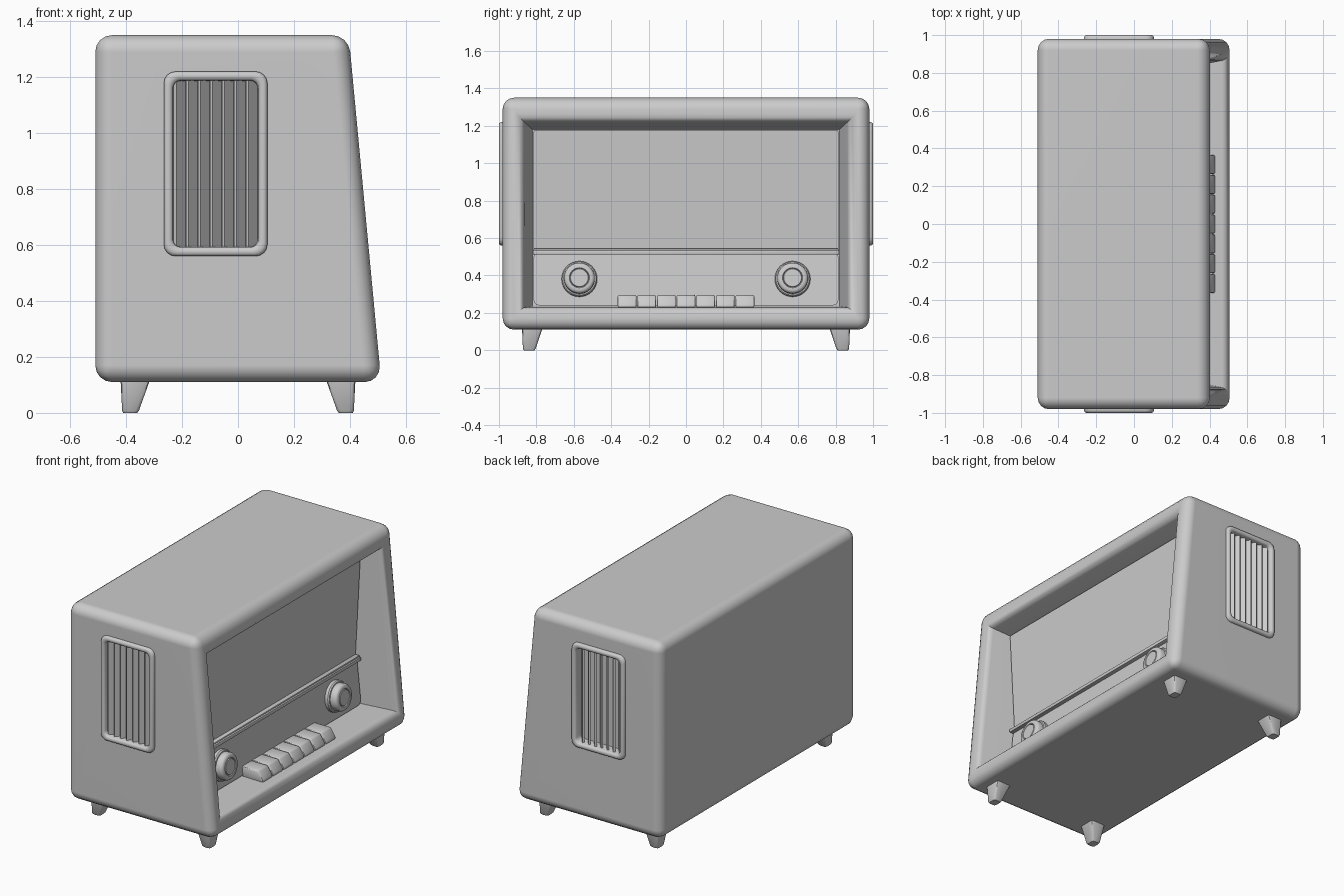
import bpy, bmesh, math
from mathutils import Vector, Matrix

if "Cube" in bpy.data.objects:
    bpy.data.objects.remove(bpy.data.objects["Cube"])


def finish(name, bm, bevel=0.0, seg=2, smooth=True):
    bmesh.ops.recalc_face_normals(bm, faces=bm.faces)
    me = bpy.data.meshes.new(name)
    bm.to_mesh(me)
    bm.free()
    ob = bpy.data.objects.new(name, me)
    bpy.context.collection.objects.link(ob)
    bpy.ops.object.select_all(action='DESELECT')
    ob.select_set(True)
    bpy.context.view_layer.objects.active = ob
    if bevel:
        m = ob.modifiers.new("bevel", 'BEVEL')
        m.width, m.segments, m.limit_method = bevel, seg, 'ANGLE'
        m.angle_limit = math.radians(30)
        bpy.ops.object.modifier_apply(modifier=m.name)
    if smooth:
        bpy.ops.object.shade_smooth_by_angle(angle=math.radians(40))
    return ob


def loft(loops, cap_start=True, cap_end=True):
    """Skin a list of equal-length point loops."""
    bm = bmesh.new()
    rings = [[bm.verts.new(p) for p in lp] for lp in loops]
    n = len(rings[0])
    for a, b in zip(rings, rings[1:]):
        for i in range(n):
            j = (i + 1) % n
            bm.faces.new((a[i], a[j], b[j], b[i]))
    if cap_start:
        bm.faces.new(rings[0])
    if cap_end:
        bm.faces.new(rings[-1])
    return bm


def rrect(a0, a1, b0, b1, r, n=4):
    """Rounded rectangle outline."""
    pts = []
    for k, (a, b) in enumerate([(a1 - r, b1 - r), (a0 + r, b1 - r),
                                (a0 + r, b0 + r), (a1 - r, b0 + r)]):
        for i in range(n + 1):
            t = math.pi / 2 * (k + i / n)
            pts.append((a + r * math.cos(t), b + r * math.sin(t)))
    return pts


def front_x(z):
    """Sloping front face of the cabinet."""
    return 0.512 - (z - 0.11) * 0.094


def yz_rect(w, z0, z1, xf):
    return [(xf(z), y, z) for y, z in ((-w, z0), (w, z0), (w, z1), (-w, z1))]


# Cabinet: slanted box with a tapering recess in the front
loops = [yz_rect(0.98, 0.11, 1.35, lambda z: -0.51),
         yz_rect(0.98, 0.11, 1.35, front_x),
         yz_rect(0.872, 0.228, 1.228, front_x),
         yz_rect(0.82, 0.235, 1.18, lambda z: 0.23)]
bm = loft(loops)
bm.verts.ensure_lookup_table()
outer = [e for e in bm.edges if all(v.index < 8 for v in e.verts)]
bm.verts.index_update()
outer = [e for e in bm.edges if all(v.index < 8 for v in e.verts)]
bmesh.ops.bevel(bm, geom=outer, offset=0.06, segments=4, profile=0.5,
                affect='EDGES', clamp_overlap=True)
rim = [e for e in bm.edges
       if all(abs(v.co.x - front_x(v.co.z)) < 1e-4 and abs(v.co.y) < 0.8725
              and 0.2275 < v.co.z < 1.2285 for v in e.verts)]
bmesh.ops.bevel(bm, geom=rim, offset=0.035, segments=3, profile=0.5,
                affect='EDGES', clamp_overlap=True)
cabinet = finish("cabinet", bm)

# Side grilles: frame with pocket, plus angled vertical slats
GX0, GX1, GZ0, GZ1 = -0.265, 0.105, 0.56, 1.22
profile = [(0, 0.97), (0, 0.988), (0.004, 0.996), (0.011, 1.0), (0.02, 1.0),
           (0.028, 0.996), (0.032, 0.988), (0.034, 0.93)]


def grille_loop(inset, y):
    return [(x, y, z) for x, z in rrect(GX0 + inset, GX1 - inset, GZ0 + inset,
                                        GZ1 - inset, max(0.042 - inset * 0.4, 0.01))]


for s, side in ((-1, "left"), (1, "right")):
    cutter = finish("grille_cutter", loft([grille_loop(0.018, s * 0.92),
                                           grille_loop(0.018, s * 1.05)]), smooth=False)
    cutter.hide_render = True
    bpy.context.view_layer.objects.active = cabinet
    m = cabinet.modifiers.new("cut", 'BOOLEAN')
    m.operation, m.object, m.solver = 'DIFFERENCE', cutter, 'EXACT'
    bpy.ops.object.modifier_apply(modifier=m.name)
    bpy.data.objects.remove(cutter)

    finish(side + "_grille_frame",
           loft([grille_loop(i, s * y) for i, y in profile], cap_start=False))
    bm = bmesh.new()
    for i in range(7):
        x = -0.08 + (i - 3) * 0.043
        mat = (Matrix.Translation((x, s * 0.957, (GZ0 + GZ1) / 2))
               @ Matrix.Rotation(math.radians(40 * s), 4, 'Z')
               @ Matrix.Diagonal((0.012, 0.05, GZ1 - GZ0 - 0.064, 1)))
        bmesh.ops.create_cube(bm, size=1, matrix=mat)
    finish(side + "_grille_slats", bm, smooth=False)

wn = cabinet.modifiers.new("normals", 'WEIGHTED_NORMAL')
wn.keep_sharp = True


# Front panels: dial glass leans out, control panel leans back
def panel(name, z0, z1, x0, x1, r):
    pts = rrect(-0.815, 0.815, z0, z1, r)
    xf = lambda z: x0 + (x1 - x0) * (z - z0) / (z1 - z0)
    finish(name, loft([[(0.2, y, z) for y, z in pts],
                       [(xf(z), y, z) for y, z in pts]]))


panel("dial_glass", 0.53, 1.178, 0.25, 0.285, 0.012)
panel("control_panel", 0.24, 0.525, 0.29, 0.26, 0.03)

# Trim bar between the panels
bm = bmesh.new()
for z, h, x in ((0.523, 0.022, 0.288), (0.537, 0.012, 0.278)):
    bmesh.ops.create_cube(bm, size=1, matrix=Matrix.Translation((x - 0.03, 0, z))
                          @ Matrix.Diagonal((0.06, 1.636, h, 1)))
finish("trim_bar", bm, 0.004)

# Knobs: lathed profile (radius, height), tilted with the control panel
knob = [(0.095, -0.01), (0.095, 0.02), (0.089, 0.027), (0.082, 0.028), (0.082, 0.058),
        (0.076, 0.068), (0.066, 0.072), (0.054, 0.072), (0.05, 0.066), (0.047, 0.072)]
for s, side in ((-1, "left"), (1, "right")):
    bm = loft([[(r * math.cos(2 * math.pi * i / 32), r * math.sin(2 * math.pi * i / 32), h)
                for i in range(32)] for r, h in knob])
    bm.transform(Matrix.Translation((0.275, s * 0.57, 0.38))
                 @ Matrix.Rotation(math.radians(84), 4, 'Y'))
    finish(side + "_knob", bm)

# Row of push keys
key = [(0.25, 0.228), (0.43, 0.228), (0.427, 0.245), (0.395, 0.295), (0.25, 0.295)]
for i in range(7):
    yc = (i - 3) * 0.105
    finish("push_key_%d" % (i + 1),
           loft([[(x, yc + d, z) for x, z in key] for d in (-0.05, 0.05)]), 0.008)

# Tapered feet, splayed inner faces
for sx in (-1, 1):
    for sy in (-1, 1):
        loops = []
        for a0, a1, b0, b1, z in ((0.36, 0.41, 0.81, 0.867, 0.0),
                                  (0.354, 0.414, 0.804, 0.872, 0.008),
                                  (0.312, 0.42, 0.765, 0.877, 0.125)):
            loops.append([(sx * a, sy * b, z) for a, b in rrect(a0, a1, b0, b1, 0.012, 2)])
        finish("%s_%s_foot" % ("front" if sx > 0 else "back",
                               "left" if sy < 0 else "right"), loft(loops))
